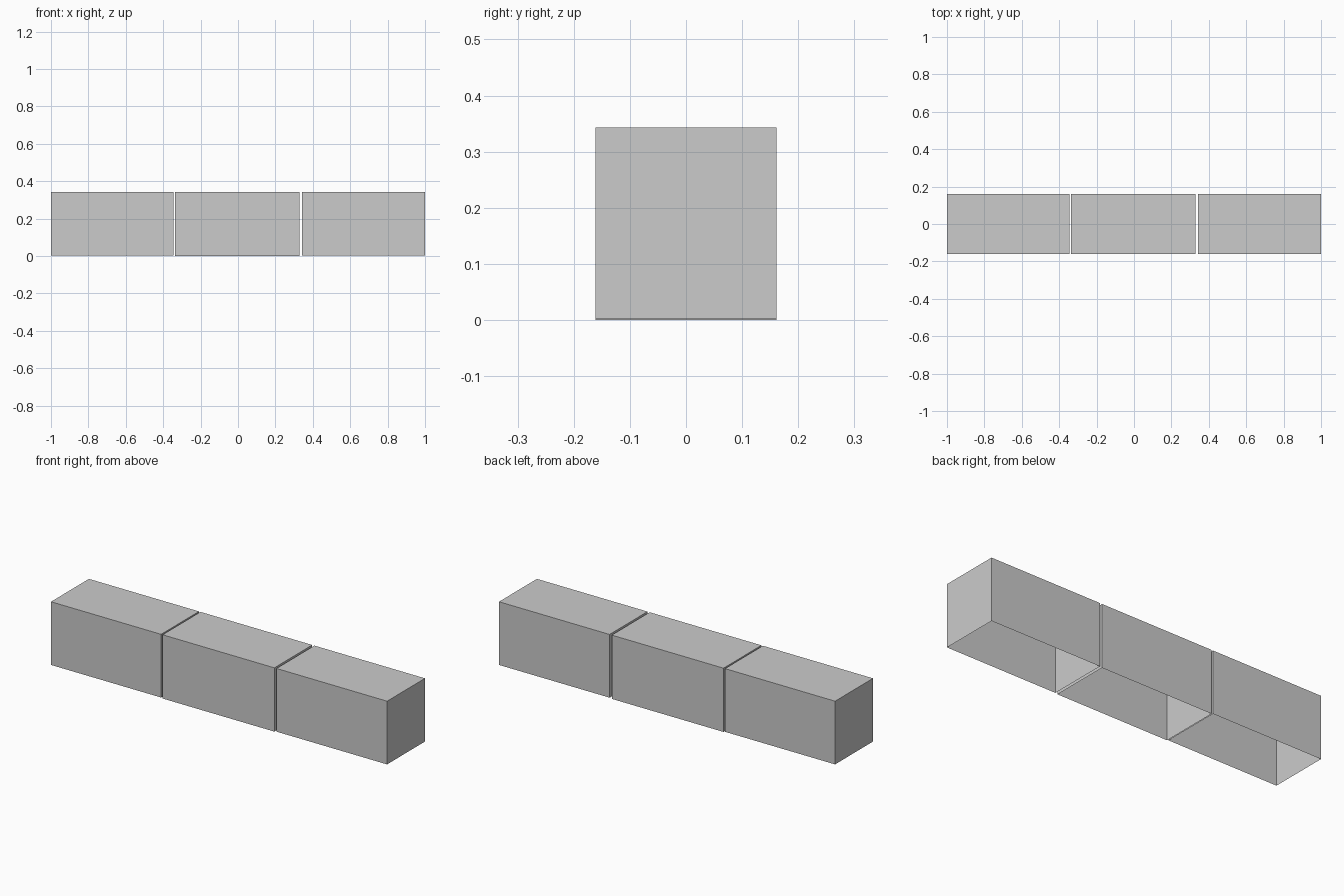
import bpy, bmesh

if "Cube" in bpy.data.objects:
    bpy.data.objects.remove(bpy.data.objects["Cube"])

HALF_DEPTH, TOP = 0.161, 0.343


def open_box(name, x0, x1, z0):
    """Thin-walled box with no underside."""
    bm = bmesh.new()
    bmesh.ops.create_cube(bm, size=1)
    for v in bm.verts:
        v.co = (x1 if v.co.x > 0 else x0,
                HALF_DEPTH if v.co.y > 0 else -HALF_DEPTH,
                TOP if v.co.z > 0 else z0)
    bm.normal_update()
    under = [f for f in bm.faces if f.normal.z < -0.5]
    bmesh.ops.delete(bm, geom=under, context='FACES_ONLY')
    mesh = bpy.data.meshes.new(name)
    bm.to_mesh(mesh)
    bm.free()
    obj = bpy.data.objects.new(name, mesh)
    bpy.context.collection.objects.link(obj)


# Three blocks in a row with narrow gaps; the middle one reaches slightly lower
open_box("left_block", -1.0, -0.345, 0.003)
open_box("middle_block", -0.336, 0.329, 0.0)
open_box("right_block", 0.342, 1.0, 0.003)
